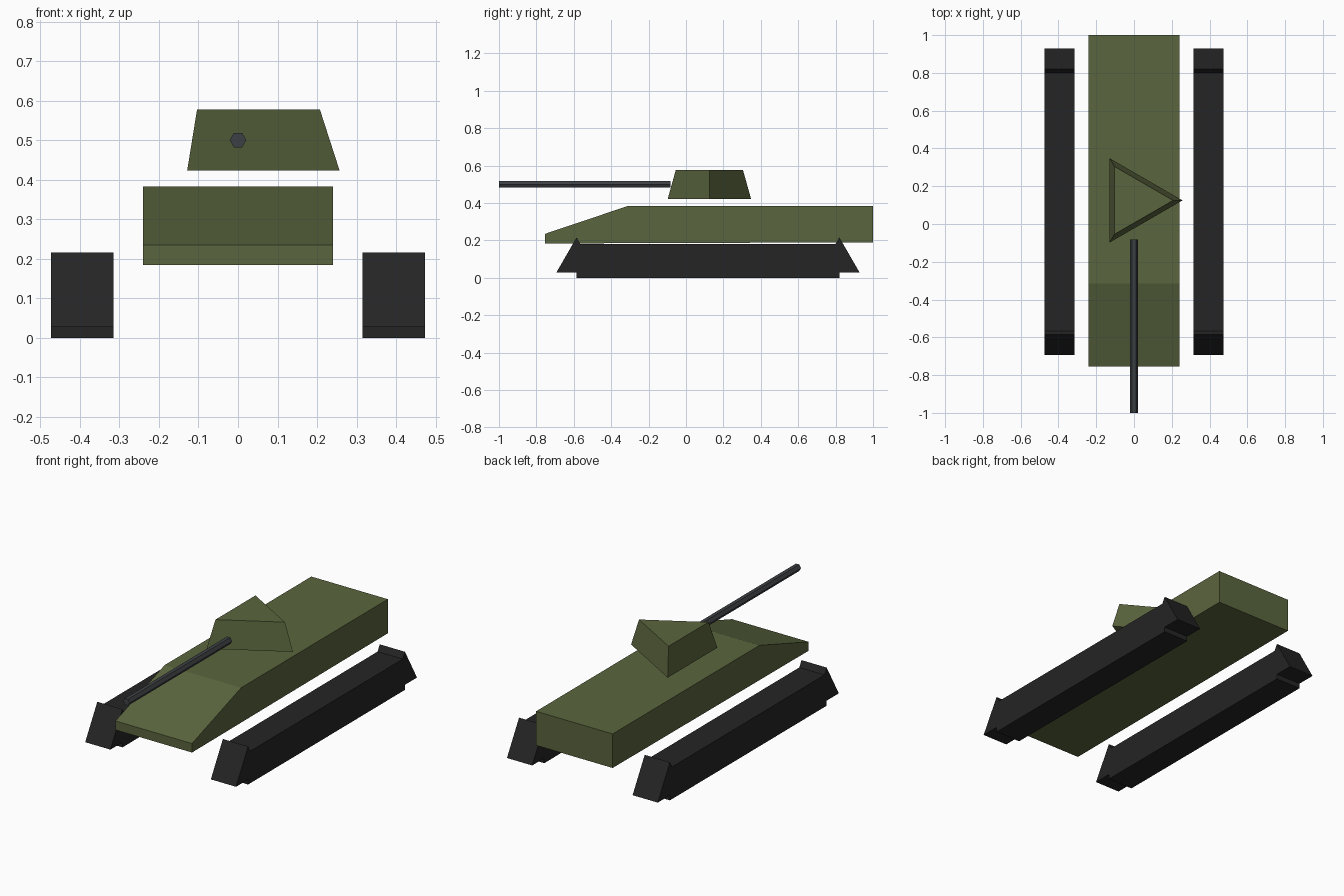
import bpy, bmesh, math
from mathutils import Matrix, Vector

default = bpy.data.objects.get("Cube")
if default:
    bpy.data.objects.remove(default, do_unlink=True)


def material(name, rgb):
    mat = bpy.data.materials.new(name)
    mat.use_nodes = True
    mat.diffuse_color = (*rgb, 1)
    bsdf = next(n for n in mat.node_tree.nodes if n.type == "BSDF_PRINCIPLED")
    bsdf.inputs["Base Color"].default_value = (*rgb, 1)
    return mat


OLIVE = material("olive green", (0.102, 0.13, 0.048))
BLACK = material("track black", (0.018, 0.018, 0.0185))
STEEL = material("gun steel", (0.047, 0.053, 0.057))


def finish(name, bm, mat, smooth_sides=False):
    bmesh.ops.recalc_face_normals(bm, faces=bm.faces)
    caps = {f for f in bm.faces if f.tag}
    for f in bm.faces:
        f.smooth = smooth_sides and f not in caps
    mesh = bpy.data.meshes.new(name)
    bm.to_mesh(mesh)
    bm.free()
    mesh.materials.append(mat)
    obj = bpy.data.objects.new(name, mesh)
    bpy.context.collection.objects.link(obj)
    return obj


def prism(name, sides, r1, r2, start, end, first, mat):
    """Tapered prism from start to end; 'first' points at the first corner."""
    bm = bmesh.new()
    start, end, first = Vector(start), Vector(end), Vector(first)
    axis = (end - start).normalized()
    rings = []
    for centre, r in ((start, r1), (end, r2)):
        rings.append([bm.verts.new(centre + Matrix.Rotation(math.tau * i / sides, 3, axis) @ first * r)
                      for i in range(sides)])
    for i in range(sides):
        j = (i + 1) % sides
        bm.faces.new((rings[0][i], rings[0][j], rings[1][j], rings[1][i]))
    for ring in rings:
        bm.faces.new(ring).tag = True
    return finish(name, bm, mat, True)


def extrude_x(name, profile, x0, x1, mat):
    """Side profile (y, z) extruded across x."""
    bm = bmesh.new()
    face = bm.faces.new([bm.verts.new((x0, y, z)) for y, z in profile])
    new = bmesh.ops.extrude_face_region(bm, geom=[face])["geom"]
    bmesh.ops.translate(bm, vec=(x1 - x0, 0, 0),
                        verts=[v for v in new if isinstance(v, bmesh.types.BMVert)])
    return finish(name, bm, mat)


# Hull with sloped front plate
extrude_x("hull", [(-0.755, 0.184), (-0.755, 0.235), (-0.315, 0.383), (1, 0.383), (1, 0.19)],
          -0.24, 0.24, OLIVE)

# Three-sided turret and six-sided gun barrel
prism("turret", 3, 0.257, 0.207, (0, 0.125, 0.423), (0, 0.125, 0.578), (1, 0, 0), OLIVE)
prism("gun_barrel", 6, 0.021, 0.021, (0, -0.083, 0.5), (0, -1, 0.5), (1, 0, 0), STEEL)

# Tracks: a long block with a triangular wheel at each end
INNER, OUTER = 0.315, 0.473
FRONT, BACK = -0.585, 0.82
for side, s in (("left", 1), ("right", -1)):
    extrude_x(side + "_track", [(FRONT, 0), (BACK, 0), (BACK, 0.182), (FRONT, 0.182)],
              s * INNER, s * OUTER, BLACK)
    for end, y in (("front", FRONT), ("back", BACK)):
        prism(f"{side}_{end}_wheel", 3, 0.125, 0.125,
              (s * INNER, y, 0.091), (s * OUTER, y, 0.091), (0, 0, 1), BLACK)
